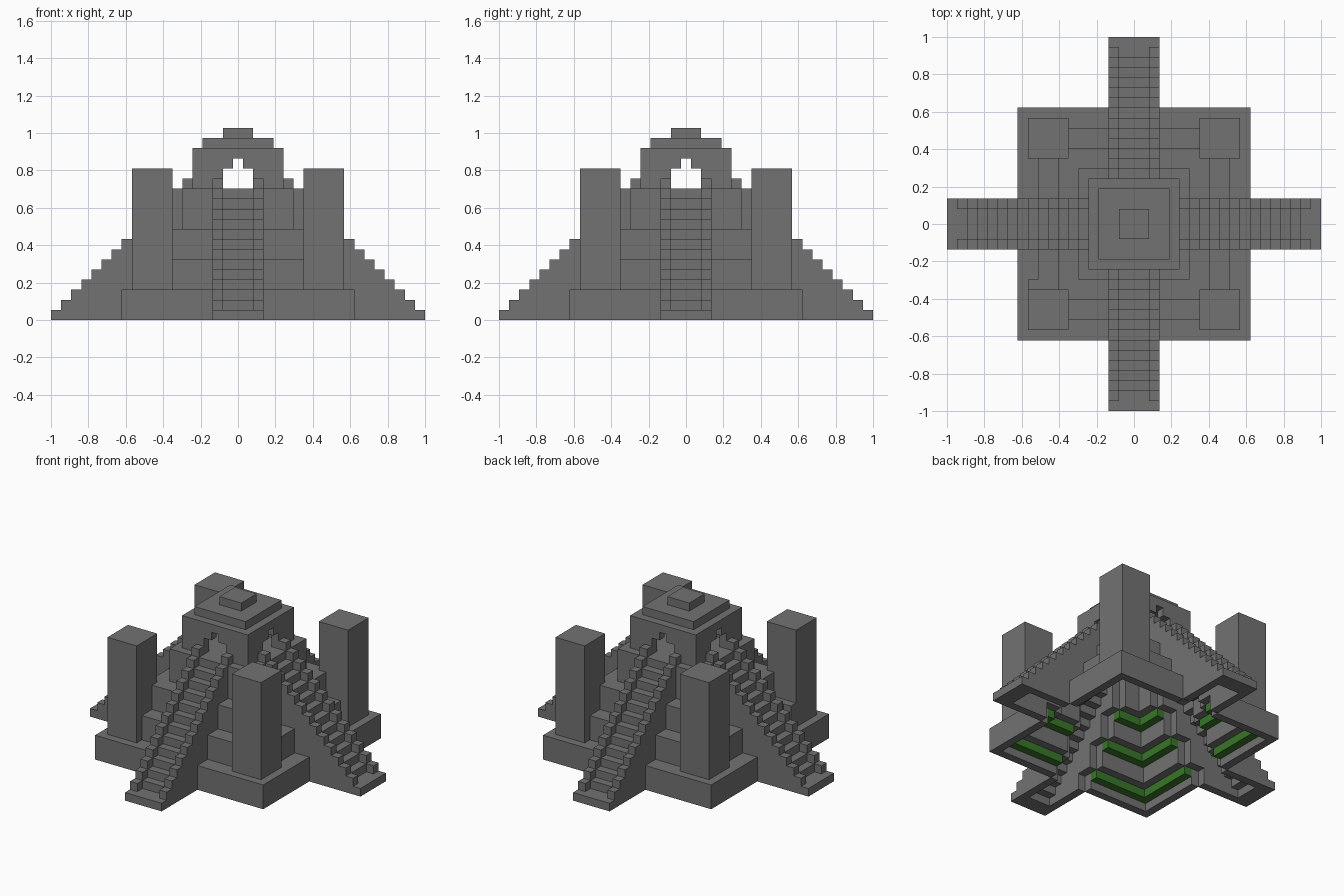
import bpy, bmesh
from math import pi
from mathutils import Matrix, Vector

cube = bpy.data.objects.get("Cube")
if cube:
    bpy.data.objects.remove(cube, do_unlink=True)

U = 2 / 37  # one building block


def material(name, rgb):
    m = bpy.data.materials.new(name)
    m.use_nodes = True
    m.diffuse_color = (*rgb, 1)
    bsdf = m.node_tree.nodes["Principled BSDF"]
    bsdf.inputs["Base Color"].default_value = (*rgb, 1)
    bsdf.inputs["Roughness"].default_value = 0.9
    return m


stone = material("grey stone", (0.17, 0.17, 0.17))
earth = material("green earth", (0.04, 0.18, 0.022))


def build(name, boxes, mat=stone, turns=4):
    """Make one object of boxes (x0, x1, y0, y1, z0, z1), repeated by quarter turns."""
    bm = bmesh.new()
    for t in range(turns):
        spin = Matrix.Rotation(t * pi / 2, 4, "Z")
        for x0, x1, y0, y1, z0, z1 in boxes:
            mid = Vector((x0 + x1, y0 + y1, z0 + z1)) * U / 2
            size = Vector((x1 - x0, y1 - y0, z1 - z0)) * U
            bmesh.ops.create_cube(
                bm, size=1,
                matrix=spin @ Matrix.Translation(mid) @ Matrix.Diagonal(size).to_4x4())
    mesh = bpy.data.meshes.new(name)
    bm.to_mesh(mesh)
    bm.free()
    mesh.materials.append(mat)
    obj = bpy.data.objects.new(name, mesh)
    bpy.context.collection.objects.link(obj)
    return obj


def corner(start, inner, outer, z0, z1):
    """Two boxes forming an L around one corner."""
    return [(inner, outer, start, outer, z0, z1),
            (start, inner, inner, outer, z0, z1)]


def slab(half, z0, z1):
    return [(-half, half, -half, half, z0, z1)]


# Terraces: hollow walls, a stone walk and a strip of earth beneath it
tiers = [(11.5, 0, 3), (9.5, 2, 6), (7.5, 5, 9)]
for n, (half, low, top) in enumerate(tiers, 1):
    build(f"terrace_{n}",
          corner(2.5, half - 1, half, low, top)
          + corner(2.5, half - 2, half - 1, top - 1, top))
    build(f"terrace_earth_{n}", corner(2.5, half - 2, half - 1, top - 2, top - 1), earth)
build("upper_terrace_wall", corner(2.5, 4.5, 5.5, 8, 12))
build("temple_floor", slab(5.5, 12, 13), turns=1)
build("terrace_block", [(-10.5, -9.5, -6.5, -5.5, 3, 6)], turns=1)

# Corner towers, shaped around the terraces they stand on
build("corner_towers",
      corner(6.5, 9.5, 10.5, 3, 6) + corner(6.5, 7.5, 10.5, 6, 9)
      + [(6.5, 10.5, 6.5, 10.5, 9, 15)])


# Four stairways with raised side rails
def rail_base(edge):
    if edge >= 11.5:
        return 0
    for half, low in ((9.5, 2), (7.5, 5), (5.5, 8)):
        if edge >= half:
            return low
    return 12


steps = [(17.5, 18.5, -2.5, 2.5, 0, 1)]
rails = []
for i in range(1, 14):
    x = 17.5 - i
    if i < 13:
        steps.append((x, x + 1, -1.5, 1.5, i - 1, i))
    for y in (-2.5, 1.5):
        rails.append((x, x + 1, y, y + 1, rail_base(x), i + 1))
build("stair_steps", steps)
build("stair_rails", rails)

# Temple with a stepped doorway on each side
build("temple_walls",
      corner(1.5, 3.5, 4.5, 13, 16)
      + [(3.5, 4.5, y, y + 1, 15, 16) for y in (-1.5, 0.5)])
build("temple_ceiling", slab(4.5, 16, 17), turns=1)
build("temple_roof", slab(3.5, 17, 18), turns=1)
build("roof_cap", slab(1.5, 18, 19), turns=1)
